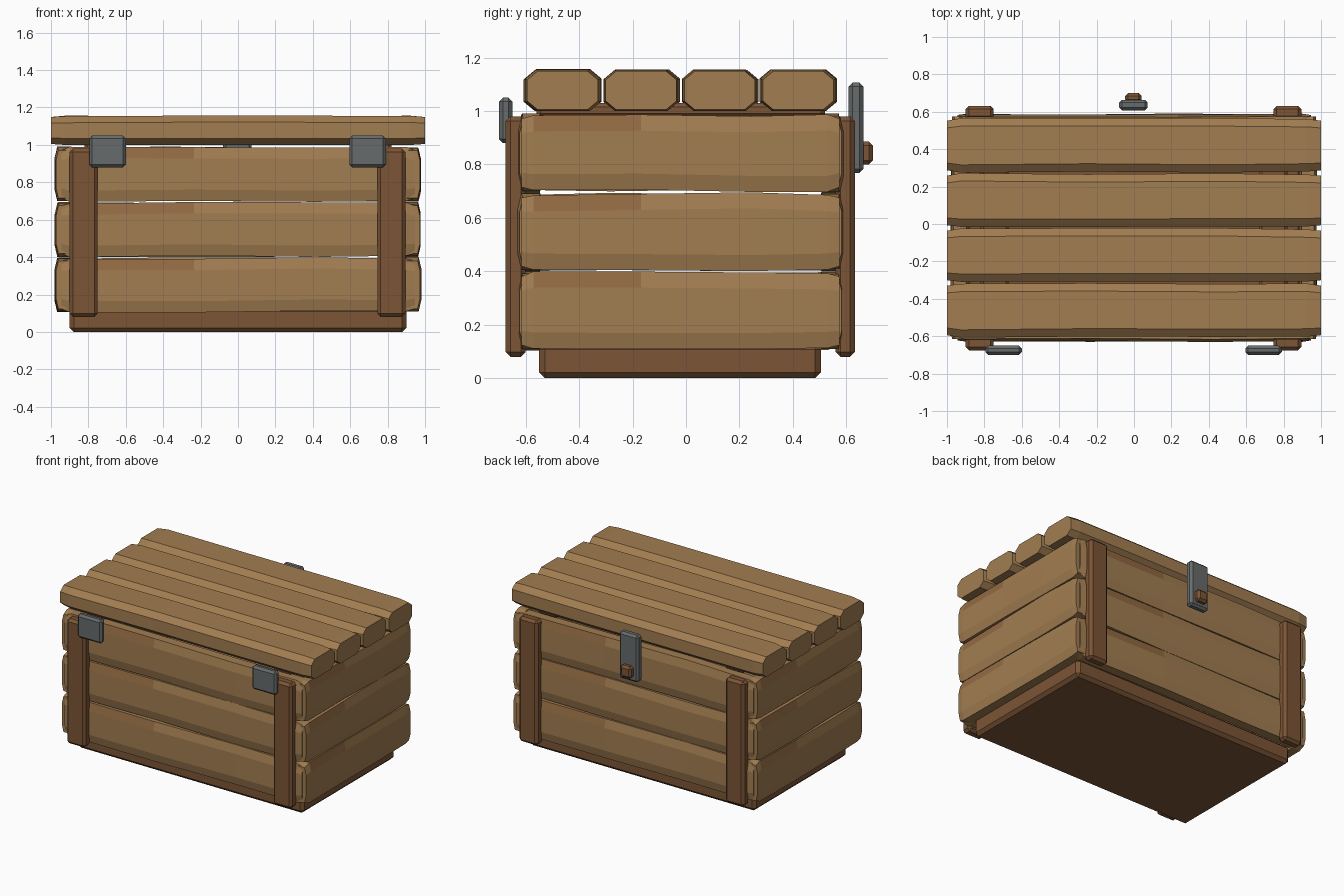
import bpy, bmesh, random
from math import pi
from mathutils import Matrix, Vector

if "Cube" in bpy.data.objects:
    bpy.data.objects.remove(bpy.data.objects["Cube"])

random.seed(4)

def mat(name, rgb):
    m = bpy.data.materials.new(name)
    m.diffuse_color = (*rgb, 1)
    m.use_nodes = True
    m.node_tree.nodes["Principled BSDF"].inputs["Base Color"].default_value = m.diffuse_color
    return m

WOOD = mat("light_wood", (0.36, 0.205, 0.082))
STAIN = mat("stained_wood", (0.29, 0.145, 0.055))
DARK = mat("dark_wood", (0.20, 0.09, 0.036))
METAL = mat("iron", (0.135, 0.148, 0.145))

def finish(bm, name, mats):
    bmesh.ops.recalc_face_normals(bm, faces=bm.faces)
    me = bpy.data.meshes.new(name)
    bm.to_mesh(me)
    bm.free()
    for m in mats:
        me.materials.append(m)
    ob = bpy.data.objects.new(name, me)
    bpy.context.collection.objects.link(ob)
    return ob

# Chamfered box given by its extents
def box(name, x, y, z, m, bevel=0.015):
    bm = bmesh.new()
    bmesh.ops.create_cube(bm, size=1)
    for v in bm.verts:
        v.co = Vector([(a + b) / 2 + c * (b - a) for (a, b), c in zip((x, y, z), v.co)])
    bmesh.ops.bevel(bm, geom=bm.edges[:], offset=bevel, segments=1, affect='EDGES')
    return finish(bm, name, [m])

# Uneven plank: octagonal section along local x, outer face towards local -y
def plank(name, length, width, thick, cv, cw, end, taper, wobble, matrix, stain=False):
    h, t = width / 2, thick / 2
    section = [(h - cv, t), (h, t - cw), (h, cw - t), (h - cv, -t),
               (cv - h, -t), (-h, cw - t), (-h, t - cw), (cv - h, t)]
    L = length / 2
    stations = [(-L, taper), (end - L, 1), (-0.125 * length, 1),
                (0.22 * length, 1), (L - end, 1), (L, taper)]
    bm = bmesh.new()
    rings = []
    for u, s in stations:
        top, low, out = (random.uniform(-wobble, wobble) if s == 1 else 0 for _ in range(3))
        rings.append([bm.verts.new(matrix @ Vector(
            (u, -(w * s + (out * 0.6 if w > 0 else 0)), v * s + (top if v > 0 else low))))
            for v, w in section])
    for k, (a, b) in enumerate(zip(rings, rings[1:])):
        for i in range(8):
            j = (i + 1) % 8
            f = bm.faces.new((a[i], a[j], b[j], b[i]))
            if stain and k == 1 and i == 0:
                f.material_index = 1
    bm.faces.new(rings[0])
    bm.faces.new(rings[-1])
    return finish(bm, name, [WOOD, STAIN])

CY = -0.02   # body centre in y

# Base slab
box("base", (-0.9, 0.9), (-0.55, 0.505), (0, 0.13), DARK, 0.022)

# Wall planks: three rows on four sides
for side, angle, length, dist in (("front", 0, 1.89, 0.56), ("right", pi / 2, 1.19, 0.93),
                                  ("back", pi, 1.89, 0.56), ("left", -pi / 2, 1.19, 0.93)):
    for row, z in enumerate((0.252, 0.547, 0.843)):
        m = (Matrix.Translation((0, CY, 0)) @ Matrix.Rotation(angle, 4, 'Z')
             @ Matrix.Translation((0, -dist, z)))
        plank(f"{side}_plank_{row + 1}", length, 0.285, 0.095, 0.06, 0.014,
              0.045, 0.9, 0.006, m, True)

# Corner posts on front and back
for label, y in (("front", (-0.675, -0.60)), ("back", (0.56, 0.632))):
    for s, x in (("left", (-0.9, -0.75)), ("right", (0.745, 0.895))):
        box(f"{label}_{s}_post", x, y, (0.08, 0.98), DARK, 0.018)

# Lid planks and the battens beneath them
for i in range(4):
    m = (Matrix.Translation((0, -0.462 + 0.294 * i, 1.077))
         @ Matrix.Rotation(-pi / 2, 4, 'X'))
    plank(f"lid_plank_{i + 1}", 2.0, 0.285, 0.155, 0.042, 0.035, 0.075, 0.93, 0.004, m)
for s, x in (("left", (-0.82, -0.67)), ("right", (0.67, 0.82))):
    box(f"lid_{s}_batten", x, (-0.56, 0.52), (0.975, 1.03), DARK)

# Hinge plates, latch and latch peg
for s, x in (("left", (-0.795, -0.6)), ("right", (0.595, 0.79))):
    box(f"{s}_hinge", x, (-0.70, -0.65), (0.88, 1.05), METAL)
box("latch", (-0.08, 0.073), (0.608, 0.664), (0.768, 1.106), METAL)
box("latch_peg", (-0.047, 0.04), (0.65, 0.70), (0.80, 0.885), DARK)
